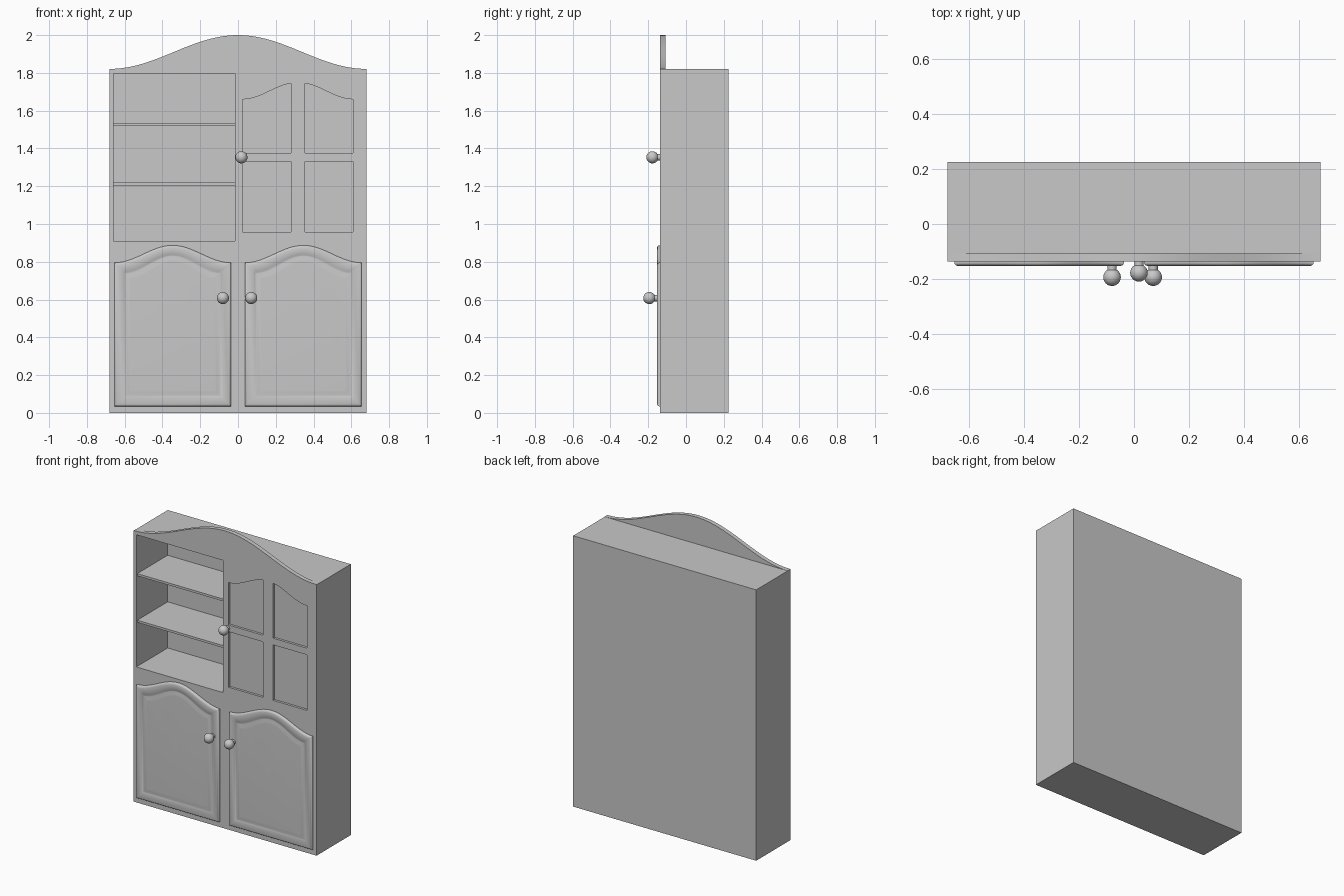
import bpy, bmesh, math
from mathutils import Matrix, Vector

if "Cube" in bpy.data.objects:
    bpy.data.objects.remove(bpy.data.objects["Cube"], do_unlink=True)

# One plain grey finish for everything
grey = bpy.data.materials.new("plain_grey")
grey.use_nodes = True
colour = (0.58, 0.58, 0.58, 1)
grey.diffuse_color = colour
grey.node_tree.nodes["Principled BSDF"].inputs["Base Color"].default_value = colour

FRONT, BACK = -0.137, 0.226
HALF_W, SHOULDER, TOP = 0.68, 1.82, 2.0


def make_object(name, bm):
    bmesh.ops.recalc_face_normals(bm, faces=bm.faces[:])
    mesh = bpy.data.meshes.new(name)
    bm.to_mesh(mesh)
    bm.free()
    mesh.materials.append(grey)
    obj = bpy.data.objects.new(name, mesh)
    bpy.context.collection.objects.link(obj)
    return obj


def lofted(name, loops):
    """Join loops of matching points and cap both ends."""
    bm = bmesh.new()
    rings = [[bm.verts.new(p) for p in loop] for loop in loops]
    for a, b in zip(rings, rings[1:]):
        for i in range(len(a)):
            j = (i + 1) % len(a)
            bm.faces.new((a[i], a[j], b[j], b[i]))
    bm.faces.new(rings[0])
    bm.faces.new(rings[-1])
    return make_object(name, bm)


def prism(name, outline, y0, y1):
    return lofted(name, [[(x, y, z) for x, z in outline] for y in (y0, y1)])


def box(name, x0, x1, y0, y1, z0, z1):
    return prism(name, [(x0, z0), (x1, z0), (x1, z1), (x0, z1)], y0, y1)


def arched(x0, x1, z0, side, peak, steps=32, start=0.0, end=1.0):
    """Outline with a bell-curved top; start and end pick a part of the bell."""
    points = [(x0, z0), (x1, z0)]
    for i in range(steps + 1):
        t = 1 - i / steps
        s = start + (end - start) * t
        bell = (1 - math.cos(2 * math.pi * s)) / 2
        points.append((x0 + (x1 - x0) * t, side + (peak - side) * bell))
    return points


def cut(target, cutter):
    cutter.hide_render = True
    mod = target.modifiers.new("cut", "BOOLEAN")
    mod.operation = "DIFFERENCE"
    mod.solver = "EXACT"
    mod.object = cutter
    bpy.context.view_layer.objects.active = target
    bpy.ops.object.modifier_apply(modifier=mod.name)
    bpy.data.objects.remove(cutter, do_unlink=True)


# Cabinet body with the crest standing along the front
body = prism("cabinet_body", arched(-HALF_W, HALF_W, 0, SHOULDER + 0.001, TOP, 48), FRONT, BACK)
cut(body, box("crest_cutter", -1, 1, FRONT + 0.029, 1, SHOULDER, 3))

# Open shelf bay
BAY_L, BAY_R, BAY_BACK = -0.66, -0.015, 0.196
cut(body, box("bay_cutter", BAY_L, BAY_R, -1, BAY_BACK, 0.91, 1.798))
for name, z in (("lower_shelf", 1.205), ("upper_shelf", 1.518)):
    box(name, BAY_L, BAY_R, FRONT + 0.01, BAY_BACK, z, z + 0.015)

# Four recessed panes of the upper door
PANE_Y = FRONT + 0.016
for x0, x1, start, end in ((0.025, 0.28, 0, 0.45), (0.355, 0.61, 0.55, 1)):
    cut(body, box("pane_cutter", x0, x1, -1, PANE_Y, 0.957, 1.33))
    cut(body, prism("arched_pane_cutter",
                    arched(x0, x1, 1.375, 1.66, 1.747, 16, start, end), -1, PANE_Y))

# Lower doors: rounded rim, shallow groove and raised field, as (inset, projection)
DOOR_PROFILE = [(0, 0), (0, 0.006), (0.002, 0.01), (0.006, 0.014), (0.012, 0.016),
                (0.045, 0.016), (0.052, 0.012), (0.058, 0.012), (0.075, 0.0155), (0.085, 0.016)]


def door(name, x0, x1):
    loops = []
    for inset, out in DOOR_PROFILE:
        outline = arched(x0 + inset, x1 - inset, 0.035 + inset, 0.795 - inset, 0.887 - inset)
        loops.append([(x, FRONT - out, z) for x, z in outline])
    return lofted(name, loops)


door("right_lower_door", -0.655, -0.037)
door("left_lower_door", 0.037, 0.655)


# Round knobs on short stems
def knob(name, x, y, z):
    bm = bmesh.new()
    bmesh.ops.create_uvsphere(bm, u_segments=24, v_segments=16, radius=0.032,
                              matrix=Matrix.Translation((x, y, z)))
    length = FRONT - y
    turn = Matrix.Translation((x, y + length / 2, z)) @ Matrix.Rotation(math.pi / 2, 4, "X")
    bmesh.ops.create_cone(bm, cap_ends=True, segments=24, radius1=0.017, radius2=0.017,
                          depth=length, matrix=turn)
    make_object(name, bm)


knob("right_lower_knob", -0.08, -0.194, 0.608)
knob("left_lower_knob", 0.07, -0.194, 0.608)
knob("upper_door_knob", 0.018, -0.178, 1.353)

# Smooth curves, crisp edges
bpy.ops.object.select_all(action="DESELECT")
for obj in bpy.context.collection.objects:
    if obj.type == "MESH":
        obj.select_set(True)
        bpy.context.view_layer.objects.active = obj
bpy.ops.object.shade_smooth_by_angle(angle=math.radians(35))
